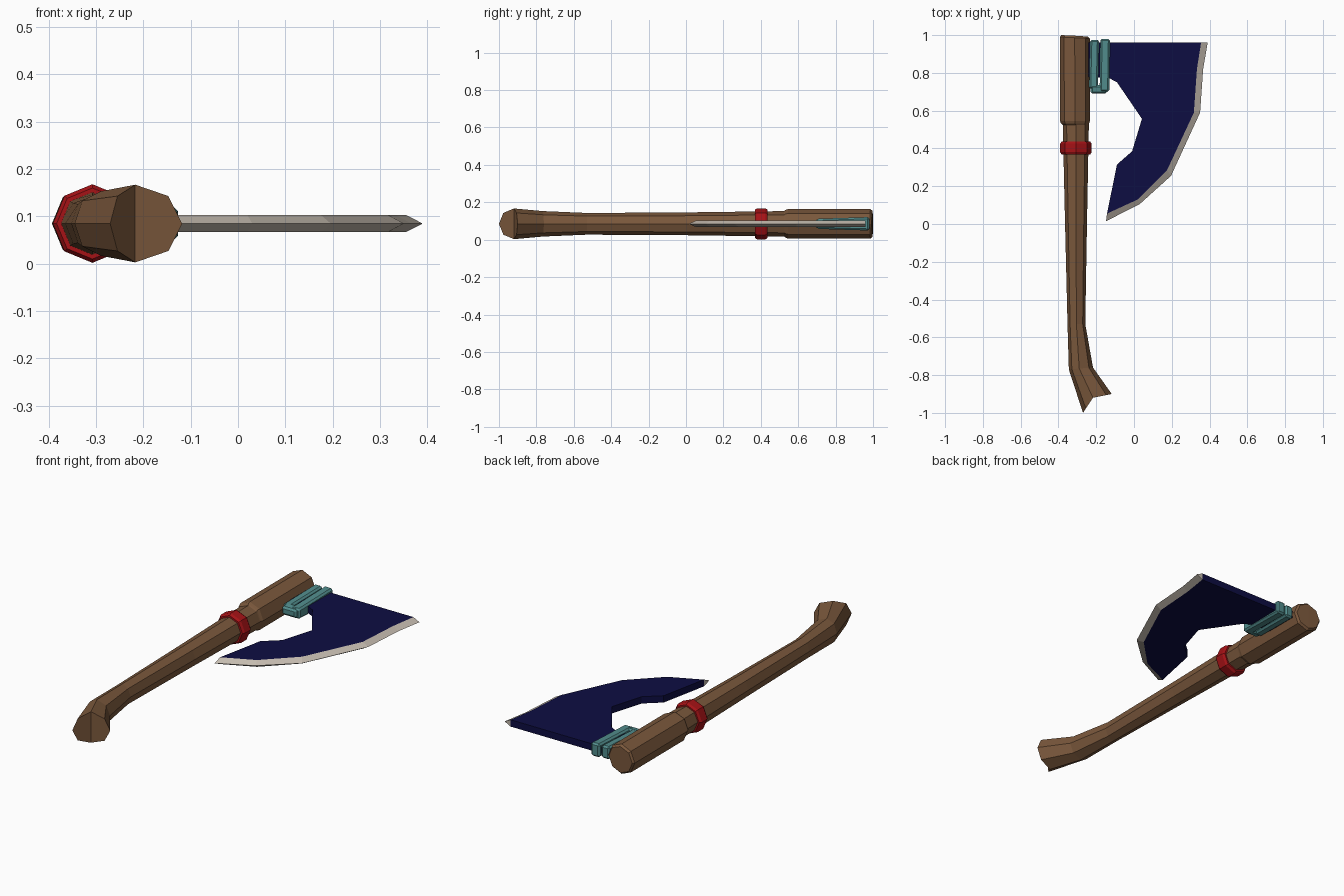
import bpy, bmesh, math

if "Cube" in bpy.data.objects:
    bpy.data.objects.remove(bpy.data.objects["Cube"])

ZC = 0.085  # mid-height of the axe lying flat


def material(name, rgb):
    m = bpy.data.materials.new(name)
    m.diffuse_color = (*rgb, 1)
    m.use_nodes = True
    m.node_tree.nodes["Principled BSDF"].inputs["Base Color"].default_value = m.diffuse_color
    return m


WOOD = material("brown wood", (0.195, 0.097, 0.045))
NAVY = material("navy steel", (0.004, 0.004, 0.055))
STEEL = material("pale edge", (0.56, 0.50, 0.43))
RED = material("red band", (0.38, 0.006, 0.008))
TEAL = material("teal binding", (0.085, 0.27, 0.27))


def finish(name, bm, mats):
    bmesh.ops.recalc_face_normals(bm, faces=bm.faces[:])
    me = bpy.data.meshes.new(name)
    bm.to_mesh(me)
    bm.free()
    for m in mats:
        me.materials.append(m)
    ob = bpy.data.objects.new(name, me)
    bpy.context.collection.objects.link(ob)
    return ob


def ring(left, right, top_xy, rz):
    """Octagon from its left, right and middle (x, y) points."""
    pts = []
    for i in range(8):
        c, s = math.cos(i * math.pi / 4), math.sin(i * math.pi / 4)
        side = right if c > 0 else left
        k = abs(c)
        pts.append((top_xy[0] + (side[0] - top_xy[0]) * k,
                    top_xy[1] + (side[1] - top_xy[1]) * k, ZC + rz * s))
    return pts


def flat(y, x0, x1, rz):
    return ring((x0, y), (x1, y), ((x0 + x1) / 2, y), rz)


def loft(name, rings, mat):
    bm = bmesh.new()
    vs = [[bm.verts.new(p) for p in r] for r in rings]
    for a, b in zip(vs, vs[1:]):
        for i in range(8):
            j = (i + 1) % 8
            bm.faces.new((a[i], a[j], b[j], b[i]))
    # caps split down the middle so the notched butt folds cleanly
    for r in (vs[0], vs[-1]):
        bm.faces.new(r[2:7])
        bm.faces.new((r[6], r[7], r[0], r[1], r[2]))
    return finish(name, bm, [mat])


# Handle: notched butt, bent neck, shaft, thicker head
loft("handle", [
    ring((-0.27, -1.0), (-0.118, -0.9), (-0.217, -0.92), 0.082),
    ring((-0.345, -0.77), (-0.217, -0.76), (-0.29, -0.765), 0.068),
    flat(-0.53, -0.352, -0.258, 0.058),
    flat(0.0, -0.365, -0.249, 0.061),
    flat(0.525, -0.377, -0.239, 0.068),
    flat(0.532, -0.386, -0.238, 0.074),
    flat(0.545, -0.392, -0.233, 0.079),
    ring((-0.393, 0.99), (-0.234, 0.982), (-0.314, 0.986), 0.079),
    ring((-0.385, 1.0), (-0.243, 0.992), (-0.314, 0.997), 0.069),
], WOOD)

# Red band round the shaft
loft("red_band", [
    flat(0.368, -0.383, -0.232, 0.075),
    flat(0.38, -0.391, -0.224, 0.083),
    flat(0.425, -0.391, -0.224, 0.083),
    flat(0.437, -0.383, -0.232, 0.075),
], RED)

# Blade: dark body plus a sharpened pale edge
inner = [(0.355, 0.96), (0.333, 0.82), (0.317, 0.59), (0.175, 0.285), (0.02, 0.13), (-0.143, 0.055)]
outer = [(0.39, 0.96), (0.366, 0.82), (0.35, 0.59), (0.196, 0.255), (0.03, 0.105), (-0.148, 0.015)]
back = [(-0.09, 0.315), (-0.01, 0.385), (0.042, 0.557), (-0.09, 0.75), (-0.127, 0.77), (-0.245, 0.78), (-0.245, 0.96)]
bm = bmesh.new()
body = inner + back
n, m = len(body), len(inner)
up = [bm.verts.new((x, y, ZC + 0.018)) for x, y in body]
lo = [bm.verts.new((x, y, ZC - 0.018)) for x, y in body]
tip = [bm.verts.new((x, y, ZC)) for x, y in outer]
bm.faces.new(up)
bm.faces.new(lo[::-1])
for i in range(m - 1, n):
    j = (i + 1) % n
    bm.faces.new((up[i], up[j], lo[j], lo[i]))
edge = []
for i in range(m - 1):
    for s in (up, lo):
        edge.append(bm.faces.new((s[i], s[i + 1], tip[i + 1], tip[i])))
for i in (0, m - 1):
    edge.append(bm.faces.new((up[i], lo[i], tip[i])))
for f in edge:
    f.material_index = 1
finish("blade", bm, [NAVY, STEEL])


# Teal bindings clasping the blade to the head
def binding(name, x0, x1, y0, y1, hz, lean=0.0):
    bm = bmesh.new()
    bmesh.ops.create_cube(bm, size=1)
    for v in bm.verts:
        low = v.co.y < 0
        v.co = ((x0 + x1) / 2 + v.co.x * (x1 - x0) + (lean if low else 0),
                (y0 + y1) / 2 + v.co.y * (y1 - y0),
                ZC + v.co.z * 2 * hz * (0.75 if low else 1))
    bmesh.ops.bevel(bm, geom=bm.edges[:], offset=0.009, segments=1, affect='EDGES')
    finish(name, bm, [TEAL])


binding("inner_binding", -0.232, -0.185, 0.715, 0.975, 0.034, -0.006)
binding("outer_binding", -0.178, -0.127, 0.70, 0.98, 0.036, -0.004)
binding("binding_knot", -0.23, -0.145, 0.69, 0.735, 0.028)
